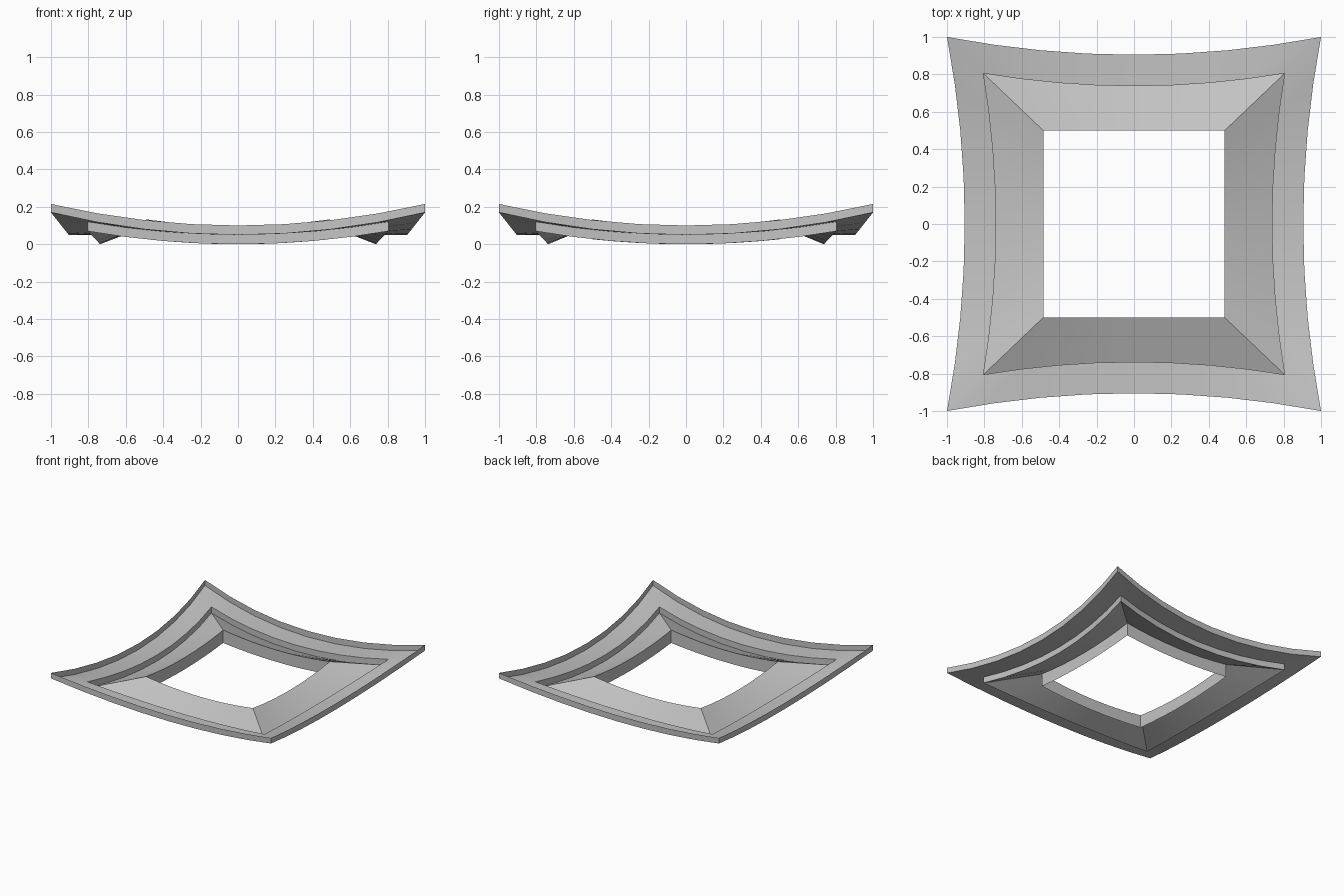
import bpy
import bmesh
from mathutils import Vector

cube = bpy.data.objects.get("Cube")
if cube:
    bpy.data.objects.remove(cube, do_unlink=True)

SEGMENTS = 8  # spans along each side

grey = bpy.data.materials.new("stone_grey")
grey.use_nodes = True
colour = (0.55, 0.55, 0.55, 1)
grey.diffuse_color = colour
grey.node_tree.nodes["Principled BSDF"].inputs["Base Color"].default_value = colour


def sagging_loop(corner_x, corner_y, inset, z_mid, z_corner):
    """Closed square loop whose sides bow inward and dip towards their middles."""
    corners = [(-1, -1), (1, -1), (1, 1), (-1, 1)]
    points = []
    for i, a in enumerate(corners):
        b = corners[(i + 1) % 4]
        outward = Vector(((a[0] + b[0]) / 2, (a[1] + b[1]) / 2, 0))
        for s in range(SEGMENTS):
            f = s / SEGMENTS
            t = 2 * f - 1
            p = Vector(((a[0] + (b[0] - a[0]) * f) * corner_x,
                        (a[1] + (b[1] - a[1]) * f) * corner_y,
                        z_mid + (z_corner - z_mid) * t * t))
            points.append(p - outward * inset * (1 - t * t))
    return points


def band(name, lower, upper):
    """Sheet of quads joining two loops."""
    bm = bmesh.new()
    low = [bm.verts.new(p) for p in lower]
    up = [bm.verts.new(p) for p in upper]
    n = len(low)
    for i in range(n):
        j = (i + 1) % n
        bm.faces.new((low[i], low[j], up[j], up[i]))
    mesh = bpy.data.meshes.new(name)
    bm.to_mesh(mesh)
    bm.free()
    mesh.materials.append(grey)
    obj = bpy.data.objects.new(name, mesh)
    bpy.context.collection.objects.link(obj)
    bpy.ops.object.select_all(action="DESELECT")
    obj.select_set(True)
    bpy.context.view_layer.objects.active = obj
    bpy.ops.object.shade_smooth_by_angle(angle=0.3)


# Loops from the outer edge in to the opening
lip_top = sagging_loop(1, 1, 0.095, 0.10, 0.215)
lip_base = sagging_loop(1, 1, 0.095, 0.05, 0.17)
riser_top = sagging_loop(0.805, 0.805, 0.068, 0.05, 0.12)
riser_base = sagging_loop(0.805, 0.805, 0.068, 0.0, 0.07)
opening_top = sagging_loop(0.485, 0.5, 0.0, 0.097, 0.132)
opening_base = sagging_loop(0.485, 0.5, 0.0, 0.0, 0.026)

# Upright lip, eave, step, inner slope and the skirt hanging round the opening
band("eave_lip", lip_base, lip_top)
band("eave", lip_base, riser_top)
band("step_riser", riser_base, riser_top)
band("inner_slope", riser_base, opening_top)
band("opening_skirt", opening_base, opening_top)
